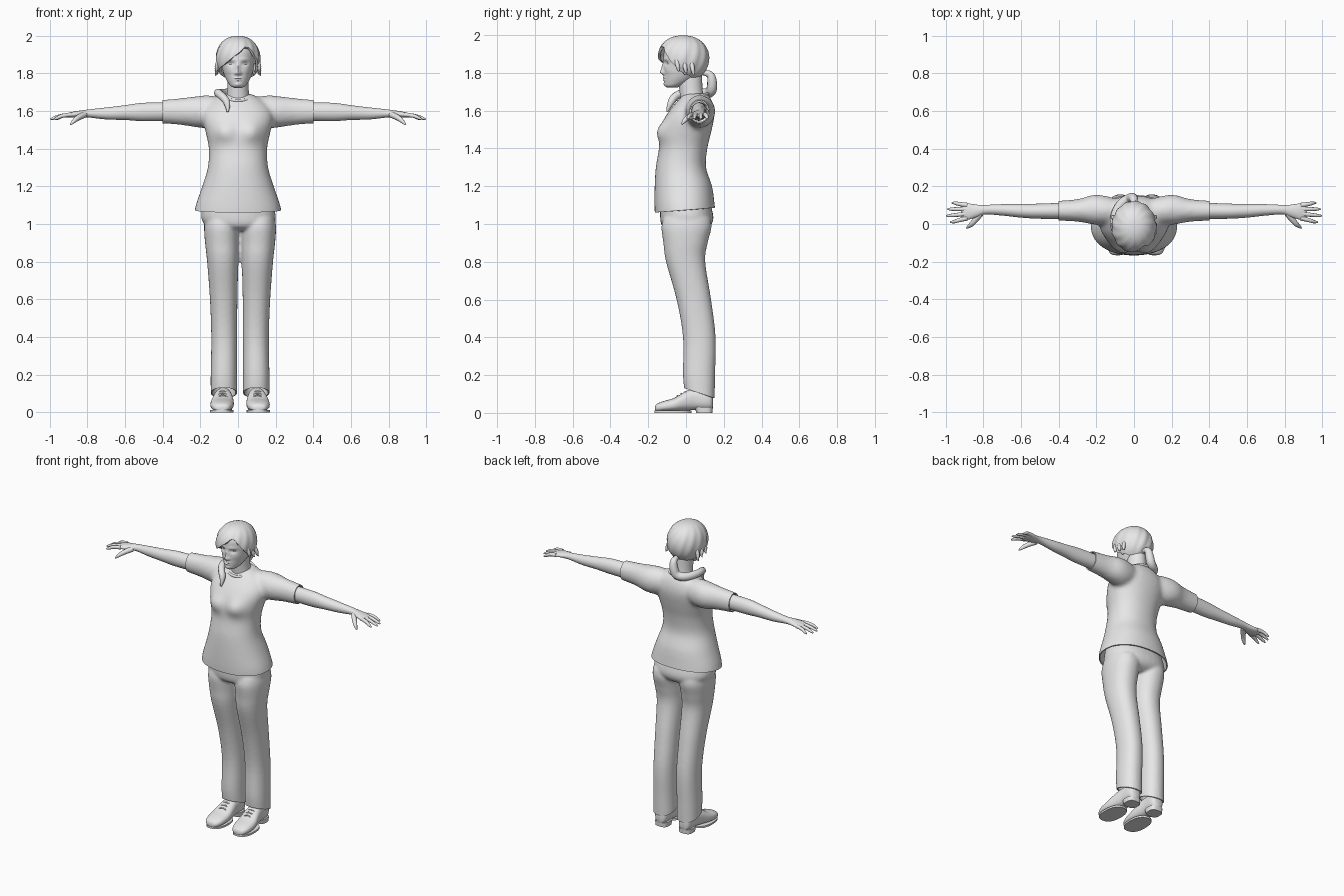
import bpy, bmesh, math
from mathutils import Vector

default = bpy.data.objects.get("Cube")
if default:
    bpy.data.objects.remove(default)

grey = bpy.data.materials.new("light_grey")
grey.use_nodes = True
grey.diffuse_color = (0.8, 0.8, 0.8, 1)
grey.node_tree.nodes["Principled BSDF"].inputs["Base Color"].default_value = (0.8, 0.8, 0.8, 1)
made = []


def spline(rows, steps):
    """Resample rows of numbers along a Catmull-Rom curve."""
    out = []
    last = len(rows) - 1
    for i in range(last):
        p0, p1, p2, p3 = (rows[min(max(k, 0), last)] for k in (i - 1, i, i + 1, i + 2))
        for s in range(steps):
            t = s / steps
            out.append([b + 0.5 * t * (c - a + t * (2*a - 5*b + 4*c - d + t * (3*(b - c) + d - a)))
                        for a, b, c, d in zip(p0, p1, p2, p3)])
    out.append(rows[last])
    return out


def loft(bm, axes, rows, n=32, steps=5, power=2.0):
    """Closed skin; each row is position, centre and half width, then low and high."""
    rings = []
    for pos, mid, half, low, high in spline(rows, steps):
        ring = []
        for k in range(n):
            a = math.tau * k / n
            c, s = math.cos(a), math.sin(a)
            u = math.copysign(abs(c) ** (2 / power), c)
            v = math.copysign(abs(s) ** (2 / power), s)
            co = Vector()
            co["xyz".index(axes[0])] = pos
            co["xyz".index(axes[1])] = mid + half * u
            co["xyz".index(axes[2])] = (low + high) / 2 + (high - low) / 2 * v
            ring.append(bm.verts.new(co))
        rings.append(ring)
    for r, q in zip(rings, rings[1:]):
        for k in range(n):
            bm.faces.new((r[k], r[(k + 1) % n], q[(k + 1) % n], q[k]))
    bm.faces.new(rings[0])
    bm.faces.new(rings[-1])


def tube(bm, points, radii, closed=False):
    """Round tapering strand along a smooth path."""
    cu = bpy.data.curves.new("path", "CURVE")
    cu.dimensions = "3D"
    cu.bevel_depth, cu.bevel_resolution, cu.use_fill_caps = 1, 3, True
    sp = cu.splines.new("NURBS")
    sp.points.add(len(points) - 1)
    for p, co, r in zip(sp.points, points, radii):
        p.co, p.radius = (*co, 1), r
    sp.order_u, sp.resolution_u = 3, 6
    sp.use_endpoint_u, sp.use_cyclic_u = not closed, closed
    ob = bpy.data.objects.new("path", cu)
    bpy.context.collection.objects.link(ob)
    bpy.context.view_layer.update()
    me = bpy.data.meshes.new_from_object(ob.evaluated_get(bpy.context.evaluated_depsgraph_get()))
    bm.from_mesh(me)
    bpy.data.objects.remove(ob)
    bpy.data.curves.remove(cu)
    bpy.data.meshes.remove(me)


def ball(bm, centre, size):
    vs = bmesh.ops.create_uvsphere(bm, u_segments=16, v_segments=10, radius=1)["verts"]
    for v in vs:
        v.co = Vector(centre) + Vector(a * b for a, b in zip(v.co, size))


def mirror(bm, about=0.0):
    geom = bmesh.ops.duplicate(bm, geom=bm.verts[:] + bm.edges[:] + bm.faces[:])["geom"]
    for v in geom:
        if isinstance(v, bmesh.types.BMVert):
            v.co.x = -v.co.x
    for v in bm.verts:
        v.co.x += about


def make(name, bm):
    bmesh.ops.recalc_face_normals(bm, faces=bm.faces)
    me = bpy.data.meshes.new(name)
    bm.to_mesh(me)
    bm.free()
    ob = bpy.data.objects.new(name, me)
    bpy.context.collection.objects.link(ob)
    me.materials.clear()
    me.materials.append(grey)
    made.append(ob)
    return ob


def bake(ob):
    bpy.context.view_layer.update()
    me = bpy.data.meshes.new_from_object(ob.evaluated_get(bpy.context.evaluated_depsgraph_get()))
    ob.modifiers.clear()
    ob.data = me
    me.materials.clear()
    me.materials.append(grey)
    for p in me.polygons:
        p.material_index = 0


def thicken(ob, amount):
    mod = ob.modifiers.new("cloth", "SOLIDIFY")
    mod.thickness, mod.offset = amount, -1
    bake(ob)


def garment(name, bm, voxel, cuts):
    """Fuse overlapping lofts, soften the joins and trim the openings."""
    ob = make(name, bm)
    mod = ob.modifiers.new("fuse", "REMESH")
    mod.mode, mod.voxel_size = "VOXEL", voxel
    mod = ob.modifiers.new("soften", "SMOOTH")
    mod.factor, mod.iterations = 0.5, 8
    bake(ob)
    bm = bmesh.new()
    bm.from_mesh(ob.data)
    for co, normal in cuts:
        bmesh.ops.bisect_plane(bm, geom=bm.verts[:] + bm.edges[:] + bm.faces[:],
                               plane_co=co, plane_no=normal, clear_outer=True)
    bm.to_mesh(ob.data)
    bm.free()
    thicken(ob, 0.007)


def bump(v, x, z, sx, sz, amount):
    """Push a front vertex forward around a spot and its mirror image."""
    if v.co.y < -0.03:
        v.co.y -= amount * math.exp(-((abs(v.co.x) - x) / sx) ** 2 - ((v.co.z - z) / sz) ** 2)


# Shirt: sleeves mirrored, then the body
bm = bmesh.new()
loft(bm, "xyz", [(.05, .06, .06, 1.54, 1.665), (.15, .072, .077, 1.51, 1.682),
                 (.22, .076, .078, 1.513, 1.678), (.3, .072, .06, 1.525, 1.668),
                 (.44, .07, .051, 1.536, 1.656)])
mirror(bm)
start = len(bm.verts)
loft(bm, "zxy", [(1.03, 0, .236, -.164, .16), (1.1, 0, .224, -.167, .152),
                 (1.2, 0, .19, -.166, .138), (1.3, 0, .16, -.16, .106),
                 (1.4, 0, .155, -.143, .113), (1.48, 0, .17, -.137, .132),
                 (1.55, 0, .186, -.117, .147), (1.6, 0, .18, -.088, .15),
                 (1.65, 0, .14, -.047, .138), (1.69, 0, .075, -.012, .115)], n=48, power=2.2)
for v in bm.verts[:][start:]:
    bump(v, .075, 1.49, .055, .05, .03)
garment("shirt", bm, .012, [((0, 0, 1.074), (0, .08, -1)),
                            ((.4, 0, 0), (1, 0, 0)), ((-.4, 0, 0), (-1, 0, 0))])

# Collar band
bm = bmesh.new()
turn = [math.tau * k / 16 for k in range(16)]
tube(bm, [(.078 * math.sin(a), .036 - .08 * math.cos(a), 1.672 - .017 * math.cos(a)) for a in turn],
     [.008] * 16, closed=True)
make("collar", bm)

# Trousers: legs mirrored, then the hips
bm = bmesh.new()
loft(bm, "zxy", [(.04, .088, .07, .0, .15), (.1, .086, .07, -.006, .152),
                 (.2, .086, .07, -.016, .154), (.4, .084, .069, -.016, .157),
                 (.6, .087, .073, -.05, .133), (.8, .092, .083, -.106, .102),
                 (.9, .096, .09, -.12, .115), (.98, .097, .094, -.13, .135),
                 (1.03, .095, .09, -.12, .13)], power=2.2)
mirror(bm, .011)
loft(bm, "zxy", [(.965, .005, .1, -.09, .09), (.99, .004, .17, -.127, .13),
                 (1.04, .002, .198, -.137, .145), (1.14, 0, .18, -.135, .12)], power=2.3)
garment("trousers", bm, .008, [((0, 0, .128), (0, -.33, -1))])

# Shoes with soles, heels and laces
bm = bmesh.new()
loft(bm, "yxz", [(-.165, .098, .02, .012, .032), (-.155, .098, .04, .007, .047),
                 (-.12, .097, .057, .006, .062), (-.06, .095, .062, .008, .08),
                 (.0, .091, .054, .012, .115), (.05, .089, .046, .016, .13),
                 (.11, .087, .044, .016, .125), (.135, .087, .034, .02, .11),
                 (.143, .087, .015, .03, .09)], power=2.4)
make_pair = [(z, .097, .062, -.167, .03) for z in (0, .012)]
loft(bm, "zxy", make_pair, steps=1, power=2.4)
loft(bm, "zxy", [(0, .087, .044, .055, .14), (.03, .087, .046, .045, .142)], steps=1, power=3)
for k in range(3):
    y = -.045 + .02 * k
    z = .091 + .011 * k
    tube(bm, [(.065, y, z - .01), (.08, y, z), (.105, y, z), (.12, y, z - .01)], [.004] * 4)
mirror(bm, .011)
make("shoes", bm)

# Bare arms and hands
bm = bmesh.new()
loft(bm, "xyz", [(.34, .07, .044, 1.548, 1.645), (.5, .068, .04, 1.546, 1.643),
                 (.6, .07, .036, 1.552, 1.63), (.7, .075, .03, 1.555, 1.618),
                 (.79, .076, .025, 1.565, 1.608), (.83, .07, .032, 1.565, 1.603),
                 (.88, .066, .043, 1.564, 1.595), (.905, .066, .04, 1.565, 1.588),
                 (.915, .066, .03, 1.57, 1.583)], n=24)
for base, tip, reach in ((.031, .01, .975), (.055, .044, .996), (.079, .079, .99), (.1, .112, .966)):
    tube(bm, [(.885, base, 1.58), (.93, (base + tip) / 2, 1.577), (reach - .015, tip, 1.562),
              (reach, tip, 1.555)], [.0125, .011, .009, .004])
tube(bm, [(.815, .055, 1.58), (.85, .01, 1.565), (.875, -.013, 1.543), (.888, -.021, 1.528)],
     [.017, .015, .011, .004])
mirror(bm)
make("arms_and_hands", bm)

# Neck
bm = bmesh.new()
loft(bm, "zxy", [(1.62, 0, .075, -.03, .11), (1.66, 0, .064, -.03, .1),
                 (1.71, 0, .057, -.035, .088), (1.8, 0, .055, -.045, .085)])
make("neck", bm)

# Head with sculpted face
bm = bmesh.new()
loft(bm, "zxy", [(1.723, 0, .02, -.1, -.045), (1.732, 0, .039, -.11, -.02),
                 (1.755, 0, .056, -.115, .03), (1.785, 0, .071, -.116, .07),
                 (1.82, 0, .082, -.117, .1), (1.87, 0, .088, -.119, .11),
                 (1.92, 0, .086, -.114, .105), (1.96, 0, .066, -.085, .08),
                 (1.98, 0, .03, -.04, .04)], n=96, steps=8)
features = {
    "nose_tip": (0, 1.804, .013, .014, .019), "nose_bridge": (0, 1.83, .01, .022, .011),
    "nostril": (.013, 1.799, .007, .007, .007), "socket": (.036, 1.851, .018, .011, -.011),
    "brow": (.036, 1.873, .024, .008, .004), "upper_lip": (0, 1.774, .02, .005, .007),
    "lower_lip": (0, 1.763, .016, .005, .007), "mouth": (0, 1.7685, .022, .002, -.004),
    "chin": (0, 1.74, .018, .011, .006), "cheek": (.05, 1.815, .02, .02, .004)}
for v in bm.verts:
    for shape in features.values():
        bump(v, *shape)
make("head", bm)

# Eyes and ears
bm = bmesh.new()
ball(bm, (.036, -.088, 1.85), (.015, .012, .008))
ball(bm, (.086, .0, 1.82), (.01, .02, .032))
mirror(bm)
make("eyes_and_ears", bm)

# Hair cap, swept from a parting on the left
hairline = [(-180, 1.78), (-120, 1.775), (-90, 1.795), (-65, 1.825), (-45, 1.84), (-22, 1.87),
            (0, 1.905), (20, 1.94), (35, 1.935), (55, 1.88), (80, 1.81), (120, 1.775), (180, 1.78)]


def hair_edge(angle):
    for (a, za), (b, zb) in zip(hairline, hairline[1:]):
        if a <= angle <= b:
            return za + (zb - za) * (angle - a) / (b - a)


bm = bmesh.new()
n, levels, cols = 96, 18, []
for k in range(n):
    deg = -180 + 360 * k / n
    a = math.radians(deg)
    end = math.acos((hair_edge(deg) - 1.875) / .123)
    col = []
    for i in range(levels + 1):
        phi = .02 + (end - .02) * i / levels
        ridge = 1 + .018 * math.sin(phi) * math.sin(13 * a + 4 * phi)
        r = math.sin(phi) ** .85 * ridge
        col.append(bm.verts.new((.118 * r * math.sin(a), -.015 - .137 * r * math.cos(a),
                                 1.875 + .123 * math.cos(phi))))
    cols.append(col)
for k in range(n):
    p, q = cols[k], cols[(k + 1) % n]
    for i in range(levels):
        bm.faces.new((p[i], p[i + 1], q[i + 1], q[i]))
bm.faces.new([c[0] for c in cols])
thicken(make("hair", bm), .014)

# Loose locks at the temples
bm = bmesh.new()
for y, z in ((-.05, 1.87), (-.01, 1.86), (.03, 1.85)):
    tube(bm, [(.1, y, z), (.114, y + .005, z - .03), (.112, y + .01, z - .055),
              (.122, y + .012, z - .062)], [.012, .012, .008, .002])
mirror(bm)
make("loose_locks", bm)

# Ponytail draped over the right shoulder
bm = bmesh.new()
tube(bm, [(0, .09, 1.8), (0, .13, 1.8), (-.005, .14, 1.75), (-.02, .135, 1.7), (-.07, .11, 1.69),
          (-.105, .04, 1.695), (-.105, -.02, 1.695), (-.08, -.06, 1.675), (-.052, -.083, 1.64),
          (-.055, -.1, 1.595)],
     [.014, .02, .027, .028, .026, .024, .022, .021, .019, .005])
make("ponytail", bm)

bpy.ops.object.select_all(action="DESELECT")
for ob in made:
    ob.select_set(True)
bpy.context.view_layer.objects.active = made[0]
bpy.ops.object.shade_smooth_by_angle(angle=math.radians(45))
